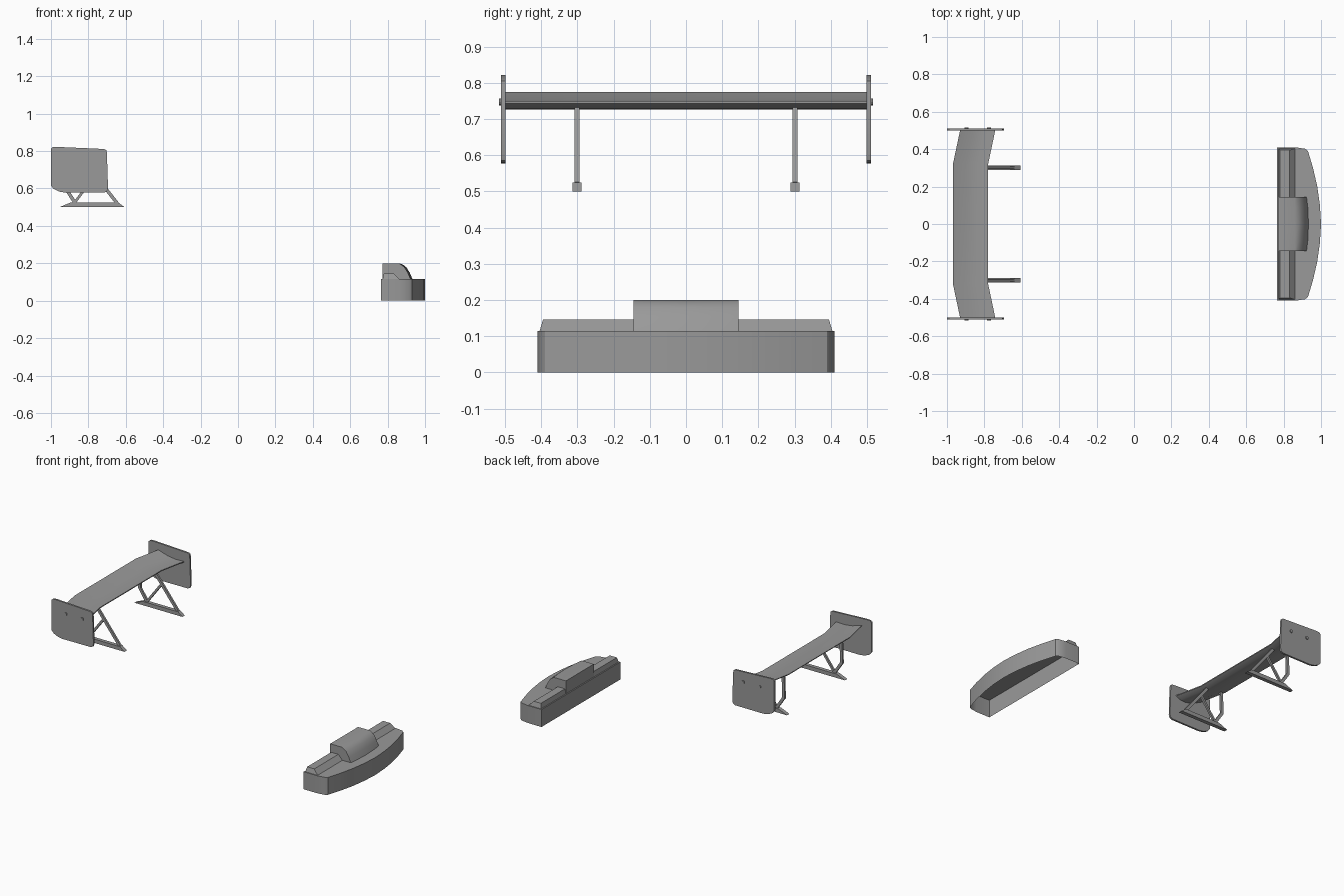
import bpy, bmesh, math
from mathutils import Vector

if "Cube" in bpy.data.objects:
    bpy.data.objects.remove(bpy.data.objects["Cube"])

grey = bpy.data.materials.new("mid_grey")
grey.use_nodes = True
colour = (0.32, 0.32, 0.32, 1)
grey.diffuse_color = colour
grey.node_tree.nodes["Principled BSDF"].inputs["Base Color"].default_value = colour


def loft(name, rings, caps=(True, True), smooth=30):
    """Skin a list of closed rings, with optional end caps."""
    bm = bmesh.new()
    loops = [[bm.verts.new(p) for p in ring] for ring in rings]
    n = len(rings[0])
    for a, b in zip(loops, loops[1:]):
        for i in range(n):
            j = (i + 1) % n
            bm.faces.new((a[i], a[j], b[j], b[i]))
    if caps[0]:
        bm.faces.new(loops[0][::-1])
    if caps[1]:
        bm.faces.new(loops[-1])
    bmesh.ops.recalc_face_normals(bm, faces=bm.faces)
    mesh = bpy.data.meshes.new(name)
    bm.to_mesh(mesh)
    bm.free()
    mesh.materials.append(grey)
    obj = bpy.data.objects.new(name, mesh)
    bpy.context.collection.objects.link(obj)
    bpy.ops.object.select_all(action='DESELECT')
    obj.select_set(True)
    bpy.context.view_layer.objects.active = obj
    bpy.ops.object.shade_smooth_by_angle(angle=math.radians(smooth))
    return obj


def plate(name, profile, y, half):
    """Extrude an x-z profile along y."""
    return loft(name, [[(x, y + s * half, z) for x, z in profile] for s in (-1, 1)])


def strut(name, a, b, y, width=0.018):
    """Flat bar between two x-z points."""
    a, b = Vector(a), Vector(b)
    side = (b - a).orthogonal().normalized() * width / 2
    return plate(name, [a + side, b + side, b - side, a - side], y, 0.0065)


# Nose shell, open underneath
half = [(0.765, 0.41), (0.865, 0.41), (0.915, 0.402), (0.93, 0.39),
        (0.957, 0.3), (0.98, 0.2), (0.994, 0.1)]
outline = half + [(1.0, 0)] + [(x, -y) for x, y in reversed(half)]
loft("nose_shell", [[(x, y, z) for x, y in outline] for z in (0, 0.115)],
     caps=(False, True))

# Low ridge on the nose with tapered ends
base = [(0.773, -0.404), (0.862, -0.404), (0.862, 0.404), (0.773, 0.404)]
crest = [(0.78, -0.395), (0.832, -0.395), (0.832, 0.395), (0.78, 0.395)]
loft("nose_ridge", [[(x, y, 0.115) for x, y in base],
                    [(x, y, 0.146) for x, y in crest]], caps=(False, True))

# Raised block with rounded, slightly bowed front
block = [(0.773, 0.115), (0.773, 0.2), (0.86, 0.2), (0.882, 0.193),
         (0.9, 0.179), (0.918, 0.15), (0.933, 0.115)]
stations = [-0.145, -0.09, 0, 0.09, 0.145]
loft("nose_block", [[(x - (0.5 * y * y if x > 0.87 else 0), y, z) for x, z in block]
                    for y in stations])

# Wing blade, tips swept forward
foil = [(-0.78, 0.749), (-0.84, 0.746), (-0.9, 0.754), (-0.968, 0.775),
        (-0.968, 0.77), (-0.9, 0.738), (-0.85, 0.726), (-0.81, 0.728), (-0.78, 0.743)]
sweep = [(-0.5, 0.038), (-0.32, 0), (0.32, 0), (0.5, 0.038)]
loft("wing_blade", [[(x + dx, y, z) for x, z in foil] for y, dx in sweep])

end_profile = [(-1, 0.812), (-0.99, 0.821), (-0.965, 0.822), (-0.715, 0.811),
               (-0.704, 0.805), (-0.701, 0.79), (-0.695, 0.605), (-0.7, 0.585),
               (-0.715, 0.578), (-0.92, 0.577), (-0.955, 0.583), (-0.985, 0.597),
               (-1, 0.615)]
foot_profile = [(-0.955, 0.5), (-0.895, 0.525), (-0.64, 0.525), (-0.607, 0.5)]

for side, s in (("left", -1), ("right", 1)):
    # End plates and their bolt heads
    plate(side + "_end_plate", end_profile, s * 0.505, 0.006)
    for i, bx in enumerate((-0.895, -0.775)):
        ring = [(bx + 0.01 * math.cos(k * math.tau / 10),
                 0.747 + 0.01 * math.sin(k * math.tau / 10)) for k in range(10)]
        plate(f"{side}_bolt_{i + 1}", ring, s * 0.512, 0.005)
    # Wing stand: foot, kinked rear strut, long front strut and brace
    y = s * 0.301
    plate(side + "_foot", foot_profile, y, 0.0125)
    strut(side + "_rear_strut_low", (-0.87, 0.522), (-0.925, 0.605), y)
    strut(side + "_rear_strut_high", (-0.925, 0.6), (-0.92, 0.745), y)
    strut(side + "_front_strut", (-0.645, 0.52), (-0.815, 0.735), y)
    strut(side + "_brace", (-0.875, 0.522), (-0.765, 0.67), y, 0.014)
